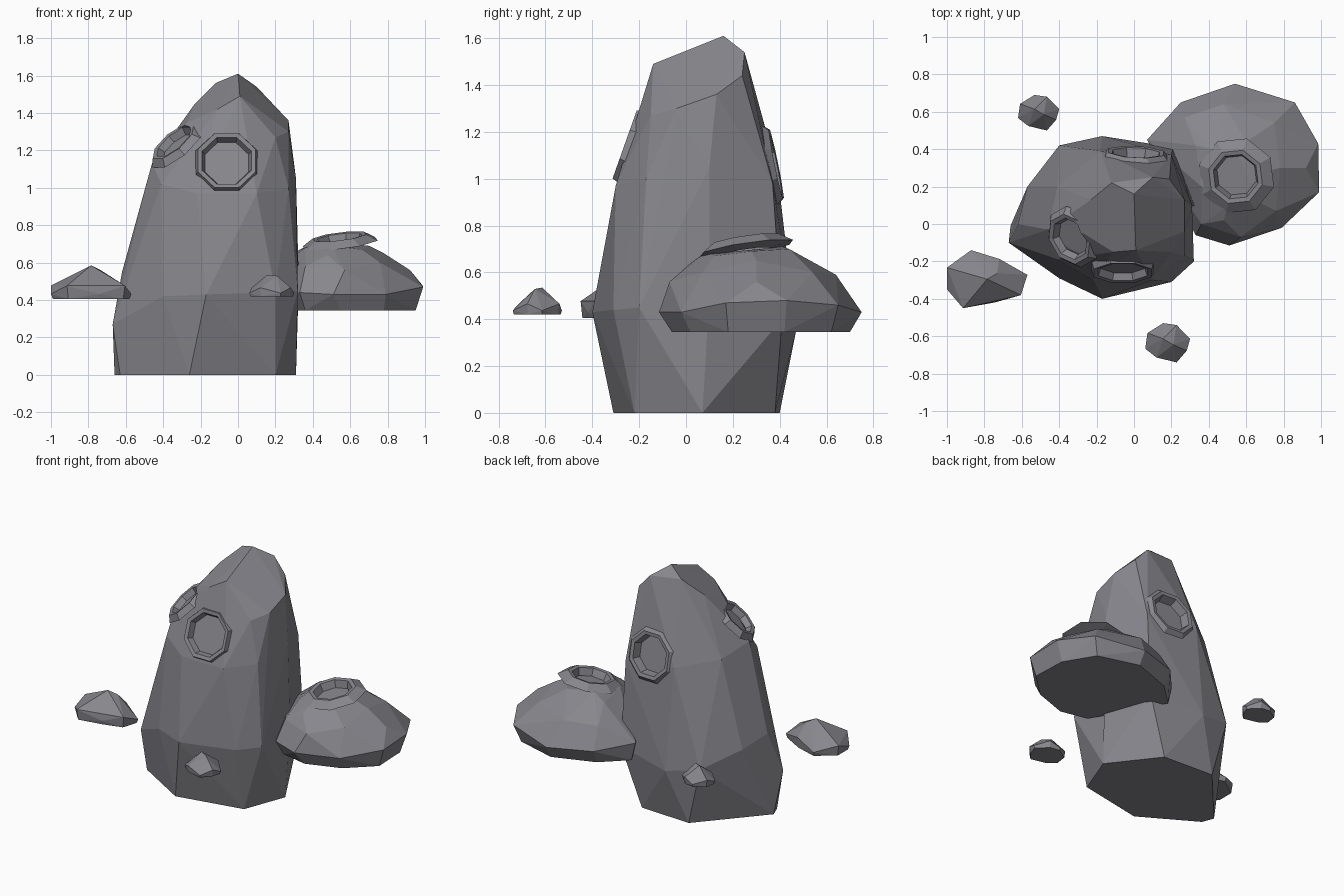
import bpy, bmesh
from math import cos, sin, pi
from mathutils import Vector

if "Cube" in bpy.data.objects:
    bpy.data.objects.remove(bpy.data.objects["Cube"])

stone_mat = bpy.data.materials.new("dark_stone")
stone_mat.diffuse_color = (.24, .24, .265, 1)
stone_mat.use_nodes = True
stone_mat.node_tree.nodes["Principled BSDF"].inputs["Base Color"].default_value = stone_mat.diffuse_color


def make_object(name, bm):
    bmesh.ops.recalc_face_normals(bm, faces=bm.faces)
    mesh = bpy.data.meshes.new(name)
    bm.to_mesh(mesh)
    bm.free()
    mesh.materials.append(stone_mat)
    obj = bpy.data.objects.new(name, mesh)
    bpy.context.collection.objects.link(obj)
    return obj


def hull(name, points):
    """Faceted stone: convex hull of a few corner points."""
    bm = bmesh.new()
    for p in points:
        bm.verts.new(p)
    res = bmesh.ops.convex_hull(bm, input=bm.verts)
    inside = {g for g in res["geom_interior"] if isinstance(g, bmesh.types.BMVert)}
    bmesh.ops.delete(bm, geom=list(inside), context='VERTS')
    bmesh.ops.dissolve_limit(bm, angle_limit=0.06, verts=bm.verts, edges=bm.edges)
    return make_object(name, bm)


def lathe(name, center, normal, profile, closed, sides=8):
    """Octagonal ring (closed profile) or plug (capped ends) along a normal."""
    bm = bmesh.new()
    q = Vector(normal).to_track_quat('Z', 'Y')
    rings = [[bm.verts.new(Vector(center) + q @ Vector((
        r * cos(2 * pi * (i + .5) / sides), r * sin(2 * pi * (i + .5) / sides), h)))
        for i in range(sides)] for r, h in profile]
    pairs = list(zip(rings, rings[1:]))
    if closed:
        pairs.append((rings[-1], rings[0]))
    else:
        bm.faces.new(rings[0])
        bm.faces.new(rings[-1])
    for a, b in pairs:
        for i in range(sides):
            j = (i + 1) % sides
            bm.faces.new((a[i], a[j], b[j], b[i]))
    return make_object(name, bm)


def crater(stone, name, center, normal, r, outer, depth=.025):
    """Sunken floor cut into the stone plus a raised faceted rim."""
    cut = lathe(name + "_cutter", center, normal, [(r, -depth), (r, .15)], False)
    cut.hide_render = True
    mod = stone.modifiers.new("crater", 'BOOLEAN')
    mod.operation, mod.object, mod.solver = 'DIFFERENCE', cut, 'EXACT'
    bpy.context.view_layer.objects.active = stone
    bpy.ops.object.modifier_apply(modifier=mod.name)
    bpy.data.objects.remove(cut)
    lathe(name, center, normal,
          [(outer, -.02), (r + .025, .018), (r, .014), (r - .015, -depth)], True)


# Tall main rock: base, belly, shoulder and sloped roof
main = hull("main_rock", [
    (-.66, -.01, 0), (-.63, -.09, 0), (-.26, -.31, 0), (.2, -.22, 0),
    (.31, .07, 0), (.07, .38, 0), (-.3, .40, 0),
    (-.67, -.1, .27), (-.4, -.29, .42), (-.17, -.40, .43), (.2, -.31, .44),
    (.32, -.2, .45), (.325, .1, .5), (.21, .41, .4), (-.17, .47, .35),
    (-.4, .42, .4), (-.57, .2, .5), (-.62, .0, .55),
    (-.46, -.03, 1.13), (-.41, -.19, 1.02), (-.22, -.30, .97), (.1, -.3, .97),
    (.27, -.17, 1.0), (.31, .1, 1.05), (.2, .37, .98), (-.18, .39, 1.03),
    (-.41, .2, 1.08), (.2, -.15, 1.27), (.27, -.04, 1.3), (.27, .13, 1.36),
    (.19, .24, 1.44), (.10, .25, 1.54), (0, .16, 1.61), (.01, -.14, 1.49),
    (-.11, -.15, 1.42), (-.23, .13, 1.45), (-.12, .22, 1.56), (-.27, -.05, 1.35)])

# Lower side rock
side = hull("side_rock", [
    (.36, -.02, .345), (.55, -.06, .345), (.78, .02, .345), (.95, .18, .345),
    (.94, .42, .345), (.82, .62, .345), (.54, .7, .345), (.26, .6, .345),
    (.1, .45, .345), (.33, -.06, .44), (.51, -.115, .43), (.79, -.02, .43),
    (.99, .17, .47), (.985, .43, .48), (.86, .65, .46), (.54, .75, .43),
    (.25, .65, .44), (.07, .45, .47), (.36, .0, .58), (.57, -.07, .56),
    (.76, .07, .6), (.92, .3, .56), (.78, .3, .65), (.75, .54, .6), (.48, .64, .59),
    (.27, .57, .58), (.33, .42, .67), (.36, .2, .68), (.48, .02, .64), (.5, .09, .69),
    (.66, .12, .67), (.7, .28, .69), (.6, .44, .7), (.42, .4, .715)])

# Craters
crater(main, "front_crater_rim", (-.06, -.245, 1.14), (0, -.93, .33), .142, .18)
crater(main, "left_crater_rim", (-.335, -.075, 1.235), (-.6, -.34, .72), .118, .175)
crater(main, "back_crater_rim", (.01, .368, 1.06), (.05, .98, .2), .135, .195, .04)
crater(side, "side_crater_rim", (.545, .255, .722), (-.12, -.15, 1), .125, .21, .035)


# Small floating stones: bottom outline, wider belly, two top points
def pebble(name, center, size, outline, tops):
    low = [(x * .95, y * .95, 0) for x, y in outline]
    belly = [(x, y, .15 + .25 * (i % 2)) for i, (x, y) in enumerate(outline)]
    hull(name, [Vector(center) + Vector((p[0] * size[0], p[1] * size[1], p[2] * size[2]))
                for p in low + belly + tops])


pebble("left_stone", (-.785, -.295, .405), (.215, .155, .18),
       [(-1, -.35), (-1, .4), (-.4, 1), (.3, .7), (1, .15), (.84, -.55), (.2, -.8), (-.6, -1)],
       [(0, 0, 1), (.25, .2, .85)])
round_outline = [(-1, -.3), (-.9, .5), (-.2, 1), (.4, .9), (1, .2), (.85, -.4), (.4, -1), (-.5, -.75)]
round_tops = [(-.2, .2, 1), (.25, -.1, .95)]
pebble("front_stone", (.18, -.635, .42), (.12, .105, .115), round_outline, round_tops)
pebble("back_stone", (-.51, .595, .42), (.11, .095, .12), round_outline, round_tops)
